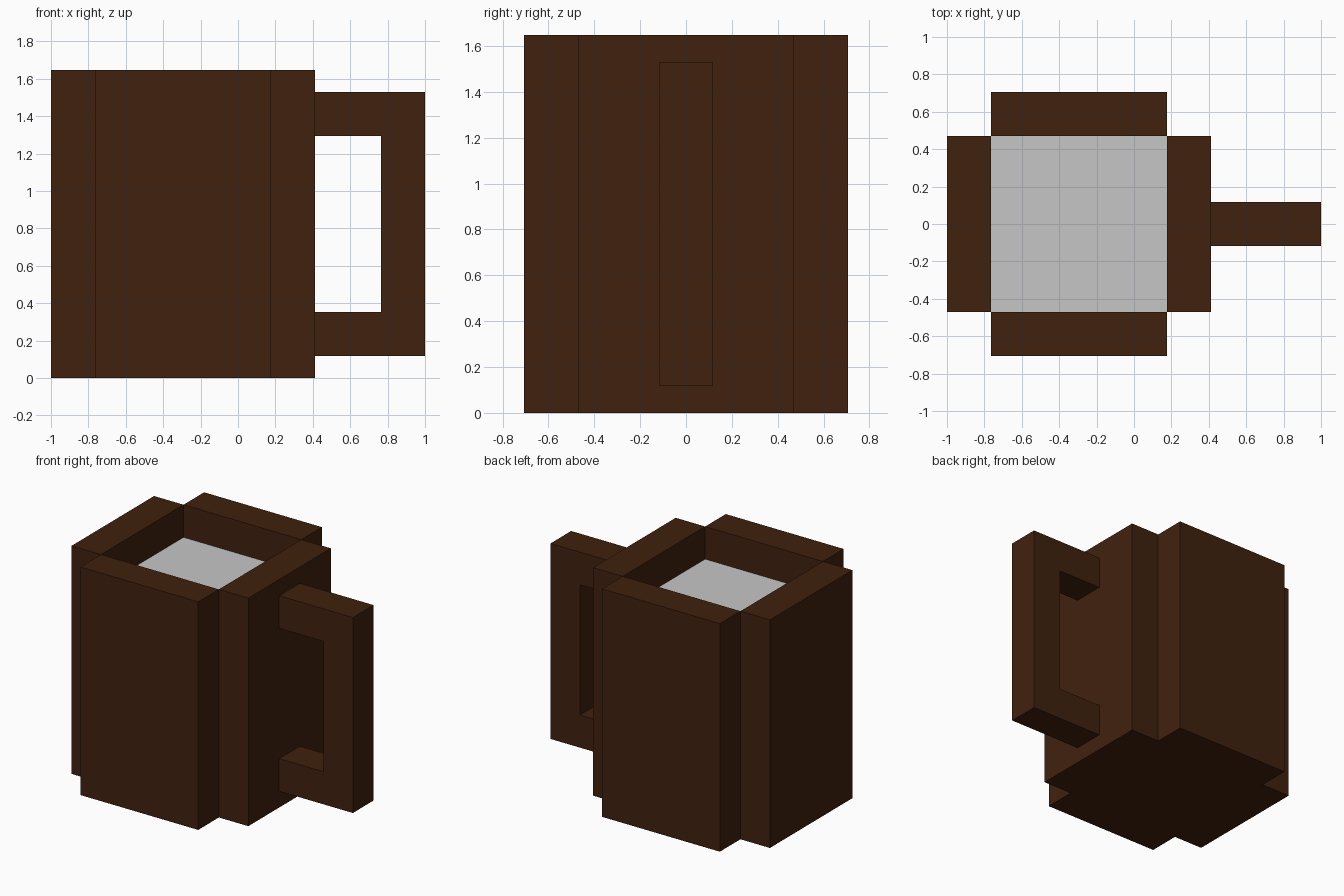
import bpy
import bmesh
from mathutils import Vector

if "Cube" in bpy.data.objects:
    bpy.data.objects.remove(bpy.data.objects["Cube"], do_unlink=True)

U = 2 / 17  # block unit: the mug is 17 units long


def material(name, color):
    mat = bpy.data.materials.new(name)
    mat.use_nodes = True
    mat.diffuse_color = color
    mat.node_tree.nodes["Principled BSDF"].inputs["Base Color"].default_value = color
    return mat


BROWN = material("dark_brown", (0.051, 0.0152, 0.0044, 1))
GREY = material("light_grey", (0.565, 0.565, 0.565, 1))


def prism(name, profile, y0, y1, mat):
    """Extrude an x-z profile (in block units) from y0 to y1."""
    bm = bmesh.new()
    face = bm.faces.new([bm.verts.new((x * U, y0 * U, z * U)) for x, z in profile])
    result = bmesh.ops.extrude_face_region(bm, geom=[face])
    verts = [v for v in result["geom"] if isinstance(v, bmesh.types.BMVert)]
    bmesh.ops.translate(bm, verts=verts, vec=Vector((0, (y1 - y0) * U, 0)))
    bmesh.ops.recalc_face_normals(bm, faces=bm.faces)
    mesh = bpy.data.meshes.new(name)
    bm.to_mesh(mesh)
    bm.free()
    mesh.materials.append(mat)
    obj = bpy.data.objects.new(name, mesh)
    bpy.context.collection.objects.link(obj)
    return obj


def box(name, x, y, z, mat):
    profile = [(x[0], z[0]), (x[1], z[0]), (x[1], z[1]), (x[0], z[1])]
    return prism(name, profile, y[0], y[1], mat)


# Four full-height walls around the square well
box("front_wall", (-6.5, 1.5), (-6, -4), (0, 14), BROWN)
box("back_wall", (-6.5, 1.5), (4, 6), (0, 14), BROWN)
box("right_wall", (-8.5, -6.5), (-4, 4), (0, 14), BROWN)
box("left_wall", (1.5, 3.5), (-4, 4), (0, 14), BROWN)

# Base and the drink filling the well
box("base", (-6.5, 1.5), (-4, 4), (0, 2), BROWN)
box("drink", (-6.5, 1.5), (-4, 4), (2, 12), GREY)

# C-shaped handle
prism("handle", [(3.5, 1), (8.5, 1), (8.5, 13), (3.5, 13),
                 (3.5, 11), (6.5, 11), (6.5, 3), (3.5, 3)], -1, 1, BROWN)
